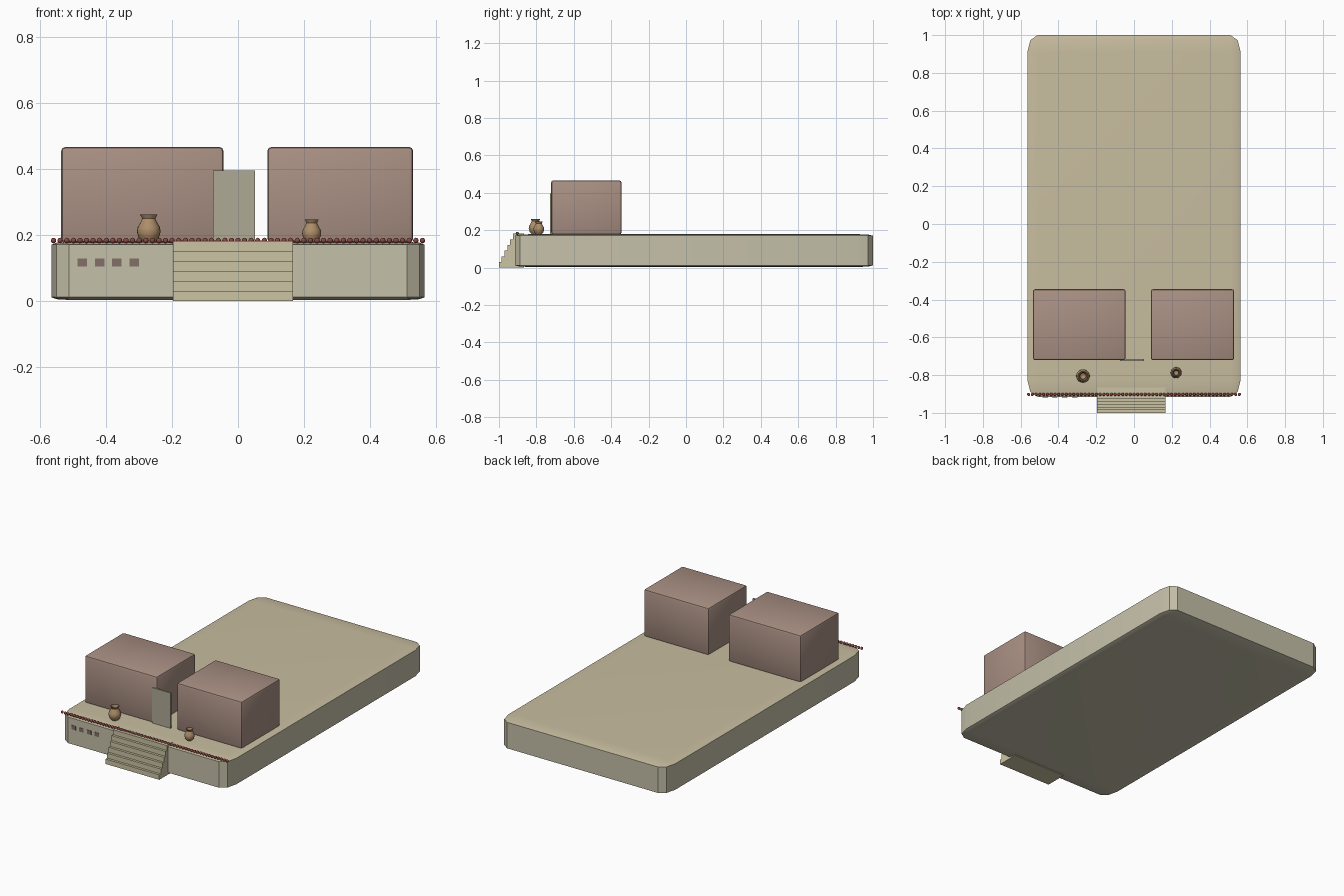
import bpy, bmesh, math
from mathutils import Matrix, Vector

if "Cube" in bpy.data.objects:
    bpy.data.objects.remove(bpy.data.objects["Cube"])


def material(name, rgb):
    m = bpy.data.materials.new(name)
    m.diffuse_color = (*rgb, 1)
    m.use_nodes = True
    m.node_tree.nodes["Principled BSDF"].inputs["Base Color"].default_value = m.diffuse_color
    return m


STONE = material("stone", (0.56, 0.53, 0.40))
SAND = material("sand", (0.58, 0.51, 0.35))
STEP = material("step_stone", (0.59, 0.55, 0.37))
CLAY = material("clay", (0.40, 0.28, 0.23))
PANEL = material("panel", (0.43, 0.40, 0.30))
DARK = material("dark_clay", (0.23, 0.16, 0.14))
POT = material("pottery", (0.42, 0.27, 0.14))
RED = material("red_bead", (0.27, 0.06, 0.05))


def finish(name, bm, mats, smooth=None):
    bmesh.ops.recalc_face_normals(bm, faces=bm.faces[:])
    me = bpy.data.meshes.new(name)
    bm.to_mesh(me)
    bm.free()
    for m in mats:
        me.materials.append(m)
    ob = bpy.data.objects.new(name, me)
    bpy.context.collection.objects.link(ob)
    if smooth is not None:
        bpy.ops.object.select_all(action='DESELECT')
        ob.select_set(True)
        bpy.context.view_layer.objects.active = ob
        bpy.ops.object.shade_smooth_by_angle(angle=math.radians(smooth))
    return ob


def box(name, lo, hi, mat, bevel=0, unit_bevel=0, top=None):
    """Box between two corners; unit_bevel is stretched along with the box."""
    lo, hi = Vector(lo), Vector(hi)
    size = hi - lo
    bm = bmesh.new()
    bmesh.ops.create_cube(bm, size=1)
    if unit_bevel:
        bmesh.ops.bevel(bm, geom=bm.edges[:], offset=unit_bevel, segments=2,
                        profile=0.5, affect='EDGES')
    bmesh.ops.scale(bm, vec=size, verts=bm.verts)
    bmesh.ops.translate(bm, vec=(lo + hi) / 2, verts=bm.verts)
    if bevel:
        bmesh.ops.bevel(bm, geom=bm.edges[:], offset=bevel, segments=2,
                        profile=0.5, affect='EDGES')
    bm.normal_update()
    if top:
        for f in bm.faces:
            f.material_index = int(f.normal.z > 0.6)
    return finish(name, bm, [mat, top] if top else [mat],
                  35 if bevel or unit_bevel else None)


def vase(name, x, y, z, radius, height):
    # outer wall, rim, then inner wall
    profile = [(0, 0), (0.55, 0), (0.85, 0.16), (1, 0.38), (0.93, 0.55),
               (0.66, 0.75), (0.55, 0.86), (0.72, 1), (0.60, 1),
               (0.44, 0.86), (0.5, 0.7), (0, 0.5)]
    bm = bmesh.new()
    vs = [bm.verts.new((x + r * radius, y, z + h * height)) for r, h in profile]
    es = [bm.edges.new(p) for p in zip(vs, vs[1:])]
    bmesh.ops.spin(bm, geom=vs + es, cent=(x, y, 0), axis=(0, 0, 1),
                   angle=math.tau, steps=20)
    bmesh.ops.remove_doubles(bm, verts=bm.verts, dist=1e-5)
    return finish(name, bm, [POT], 40)


# platform
box("platform", (-0.565, -0.915, 0.003), (0.565, 1.0, 0.179), STONE,
    unit_bevel=0.048, top=SAND)

# staircase from a stepped side profile
pts = [(-0.865, 0), (-1.0, 0)]
for i in range(6):
    pts += [(-1.0 + 0.0148 * i, 0.0302 * (i + 1)),
            (-1.0 + 0.0148 * (i + 1), 0.0302 * (i + 1))]
pts[-1] = (-0.865, 0.181)
bm = bmesh.new()
face = bm.faces.new([bm.verts.new((-0.197, y, z)) for y, z in pts])
ext = bmesh.ops.extrude_face_region(bm, geom=[face], use_keep_orig=True)
bmesh.ops.translate(bm, vec=(0.364, 0, 0),
                    verts=[v for v in ext["geom"] if isinstance(v, bmesh.types.BMVert)])
finish("stairs", bm, [STEP])

# buildings and the panel between them
box("left_block", (-0.535, -0.721, 0.177), (-0.044, -0.345, 0.466), CLAY, bevel=0.012)
box("right_block", (0.089, -0.721, 0.177), (0.53, -0.345, 0.466), CLAY, bevel=0.012)
box("door_panel", (-0.075, -0.726, 0.177), (0.052, -0.716, 0.395), PANEL)

# small square vents on the front wall
for i in range(4):
    x = -0.471 + 0.0523 * i
    box(f"vent_{i + 1}", (x - 0.0145, -0.9175, 0.104), (x + 0.0145, -0.91, 0.128), DARK)

# row of beads along the front edge
bm = bmesh.new()
N = 57
for i in range(N):
    x = -0.558 + 1.116 * i / (N - 1)
    bmesh.ops.create_uvsphere(bm, u_segments=10, v_segments=6, radius=0.0085,
                              matrix=Matrix.Translation((x, -0.902, 0.183)))
finish("bead_row", bm, [RED], 60)

# vases
vase("left_vase", -0.27, -0.805, 0.178, 0.036, 0.083)
vase("right_vase", 0.223, -0.787, 0.178, 0.029, 0.068)
